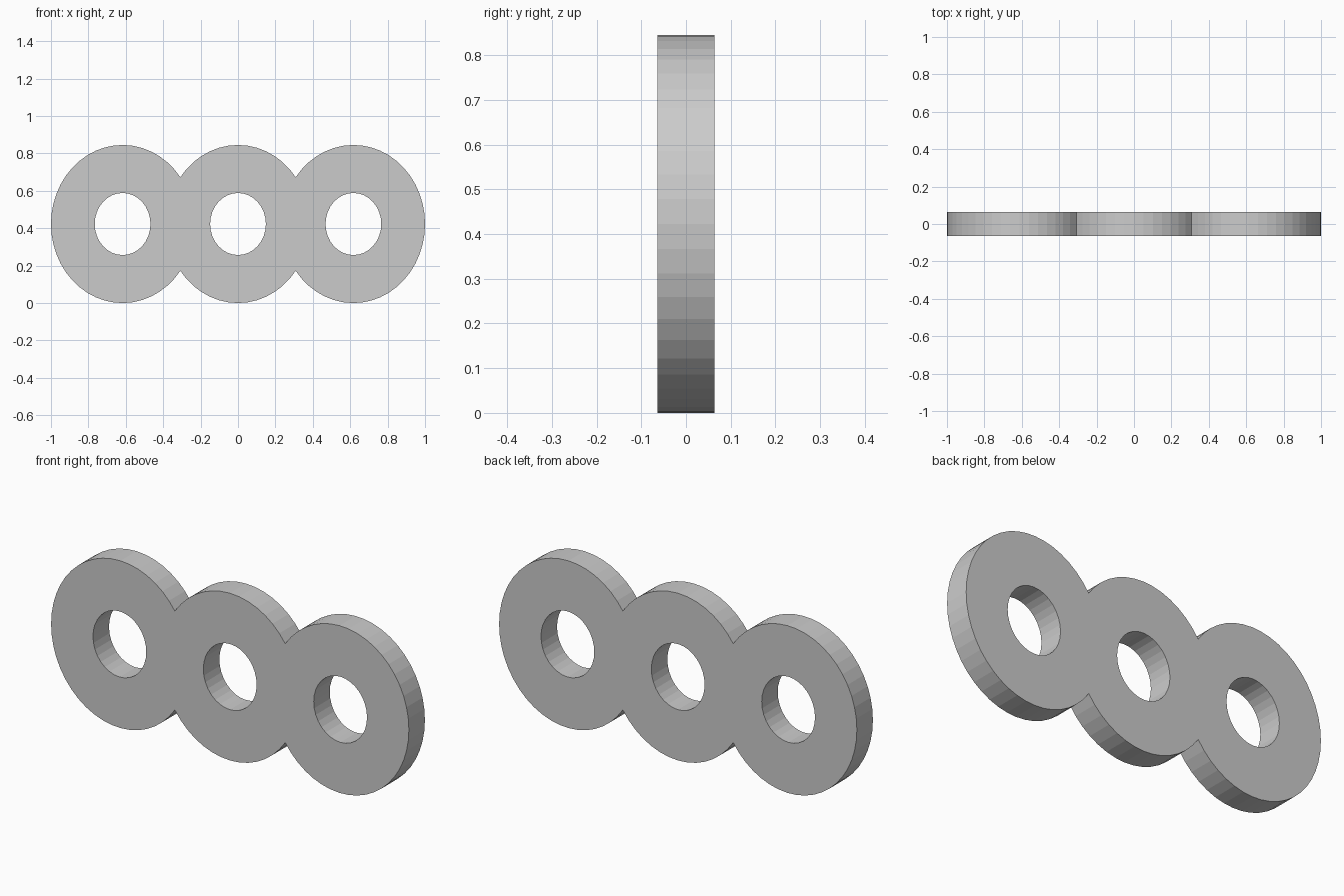
import bpy, bmesh
from math import pi, cos, sin, acos

if "Cube" in bpy.data.objects:
    bpy.data.objects.remove(bpy.data.objects["Cube"])

PITCH, ZC, HALF = 0.617, 0.4225, 0.064    # ring spacing, centre height, half thickness
RX, RZ = 0.383, 0.4225                    # outer ellipse
HX, HZ = 0.149, 0.166                     # hole ellipse
A = acos(PITCH / 2 / RX)                  # angle where neighbouring rings meet


def arc(cx, rx, rz, a0, a1, n):
    """n points along an elliptical arc, leaving out the end point."""
    return [(cx + rx * cos(a0 + (a1 - a0) * i / n), ZC + rz * sin(a0 + (a1 - a0) * i / n))
            for i in range(n)]


# Outer outline, anticlockwise: right ring, top of middle, left ring, bottom of middle
outline = (arc(PITCH, RX, RZ, A - pi, pi - A, 38)
           + arc(0, RX, RZ, A, pi - A, 14)
           + arc(-PITCH, RX, RZ, A, 2 * pi - A, 38)
           + arc(0, RX, RZ, pi + A, 2 * pi - A, 14))
holes = [arc(k * PITCH, HX, HZ, 0, 2 * pi, 32) for k in (-1, 0, 1)]

# Fill the profile with its three holes, then extrude it through the thickness
bm = bmesh.new()
edges = []
for loop in [outline] + holes:
    vs = [bm.verts.new((x, -HALF, z)) for x, z in loop]
    edges += [bm.edges.new((vs[i - 1], vs[i])) for i in range(len(vs))]
bmesh.ops.triangle_fill(bm, edges=edges, use_beauty=True, normal=(0, -1, 0))
ext = bmesh.ops.extrude_face_region(bm, geom=bm.faces[:], use_keep_orig=True)
bmesh.ops.translate(bm, vec=(0, 2 * HALF, 0),
                    verts=[g for g in ext["geom"] if isinstance(g, bmesh.types.BMVert)])
bmesh.ops.recalc_face_normals(bm, faces=bm.faces[:])

mesh = bpy.data.meshes.new("three_hole_link")
bm.to_mesh(mesh)
bm.free()
bpy.context.collection.objects.link(bpy.data.objects.new("three_hole_link", mesh))
